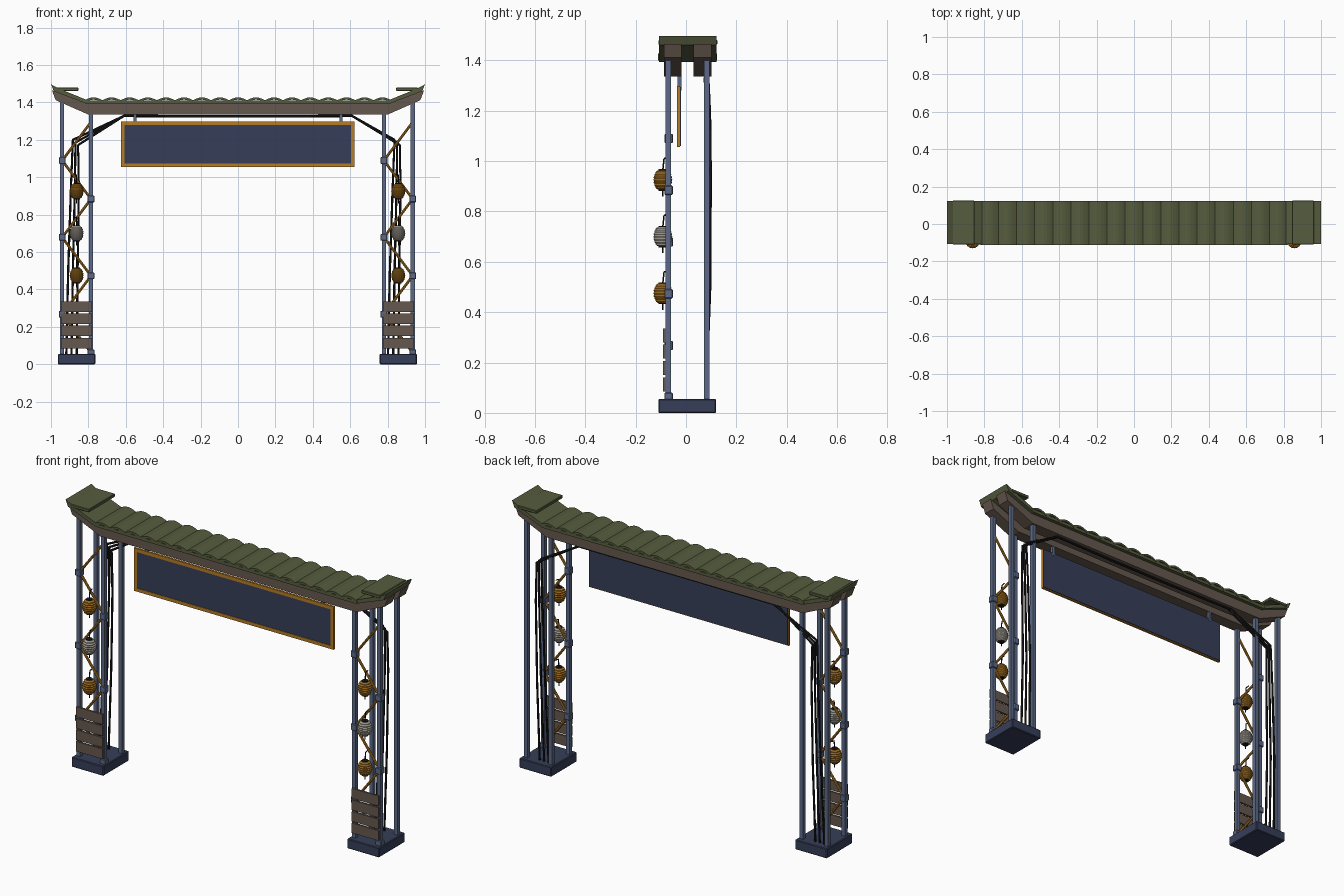
import bpy, bmesh, math
from mathutils import Vector

old = bpy.data.objects.get("Cube")
if old:
    bpy.data.objects.remove(old, do_unlink=True)


def material(name, *rgb):
    m = bpy.data.materials.new(name)
    m.use_nodes = True
    col = [((c / 255 + 0.055) / 1.055) ** 2.4 for c in rgb] + [1]
    m.diffuse_color = col
    m.node_tree.nodes["Principled BSDF"].inputs["Base Color"].default_value = col
    return m


GREEN = material("roof green", 86, 92, 62)
BROWN = material("weathered wood", 102, 88, 78)
NAVY = material("dark navy", 54, 62, 88)
STEEL = material("steel blue", 92, 106, 135)
GOLD = material("amber gold", 182, 124, 36)
CREAM = material("cream paper", 186, 180, 168)
BLACK = material("cable black", 28, 26, 28)


def finish(name, bm, mat):
    bmesh.ops.recalc_face_normals(bm, faces=bm.faces)
    me = bpy.data.meshes.new(name)
    bm.to_mesh(me)
    bm.free()
    me.materials.append(mat)
    ob = bpy.data.objects.new(name, me)
    bpy.context.collection.objects.link(ob)
    return ob


def box(name, mat, x, y, z, bevel=0):
    """Box from (min, max) ranges."""
    bm = bmesh.new()
    bmesh.ops.create_cube(bm, size=1)
    for v in bm.verts:
        v.co = [(a + b) / 2 + c * (b - a) for (a, b), c in zip((x, y, z), v.co)]
    if bevel:
        bmesh.ops.bevel(bm, geom=bm.edges[:], offset=bevel, segments=1, affect='EDGES')
    return finish(name, bm, mat)


def prism(name, mat, profile, y0, y1):
    """Closed XZ outline extruded along Y."""
    bm = bmesh.new()
    face = bm.faces.new([bm.verts.new((x, y0, z)) for x, z in profile])
    out = bmesh.ops.extrude_face_region(bm, geom=[face])["geom"]
    moved = [g for g in out if isinstance(g, bmesh.types.BMVert)]
    bmesh.ops.translate(bm, verts=moved, vec=(0, y1 - y0, 0))
    return finish(name, bm, mat)


def rod(name, mat, points, radius, sides=6):
    """Straight round segments joined along a path."""
    bm = bmesh.new()
    for a, b in zip(points, points[1:]):
        a, b = Vector(a), Vector(b)
        d = b - a
        made = bmesh.ops.create_cone(bm, cap_ends=True, segments=sides, radius1=radius,
                                     radius2=radius, depth=d.length + radius / 2)
        turn = d.to_track_quat('Z', 'Y')
        for v in made["verts"]:
            v.co = turn @ v.co + (a + b) / 2
    return finish(name, bm, mat)


def lathe(name, mat, profile, centre, sides=16):
    bm = bmesh.new()
    rings = []
    for r, z in profile:
        rings.append([bm.verts.new((centre[0] + r * math.cos(math.tau * i / sides),
                                    centre[1] + r * math.sin(math.tau * i / sides),
                                    centre[2] + z)) for i in range(sides)])
    for low, high in zip(rings, rings[1:]):
        for i in range(sides):
            j = (i + 1) % sides
            bm.faces.new((low[i], low[j], high[j], high[i]))
    bm.faces.new(rings[0])
    bm.faces.new(rings[-1])
    return finish(name, bm, mat)


def lantern(tag, mat, x, y, z):
    # Ribbed paper body
    ribs, half = 7, 0.038
    prof = []
    for i in range(2 * ribs + 1):
        t = i / ribs - 1
        r = 0.038 * math.sqrt(1 - 0.62 * t * t)
        prof.append((r - (0.003 if i % 2 == 0 else 0), t * half))
    lathe(tag + "_body", mat, prof, (x, y, z))
    for s, end in ((1, "top"), (-1, "bottom")):
        lathe(f"{tag}_{end}_ring", BLACK, [(0.017, s * 0.037), (0.017, s * 0.043)], (x, y, z), 12)
    # Tassel and hanging hook
    rod(tag + "_tassel", BLACK, [(x, y, z - 0.04), (x, y, z - 0.065)], 0.003)
    rod(tag + "_hook", BLACK, [(x, y, z + 0.04), (x, y + 0.005, z + 0.085),
                               (x, y + 0.025, z + 0.088)], 0.003)


def tower(side, cx):
    # Footing and four posts
    box(side + "_footing", NAVY, (cx - 0.1, cx + 0.1), (-0.11, 0.12), (0, 0.055), 0.004)
    for px, a in ((-0.077, "outer_a"), (0.077, "outer_b")):
        for py, b in ((-0.07, "front"), (0.083, "back")):
            box(f"{side}_{b}_post_{a}", STEEL, (cx + px - 0.011, cx + px + 0.011),
                (py - 0.011, py + 0.011), (0.05, 1.4))
    # Zigzag bracing with clamps at its nodes
    nodes = [(cx + (0.077 if i % 2 == 0 else -0.077), -0.068, 1.295 - 0.2055 * i) for i in range(7)]
    rod(side + "_zigzag_brace", GOLD, nodes, 0.007, 8)
    for i, (x, y, z) in enumerate(nodes[1:]):
        box(f"{side}_clamp_{i}", STEEL, (x - 0.018, x + 0.018), (y - 0.018, y + 0.016),
            (z - 0.018, z + 0.018), 0.003)
    # Slatted panel at the foot
    for i in range(4):
        z = 0.085 + 0.065 * i
        box(f"{side}_panel_board_{i}", BROWN, (cx - 0.083, cx + 0.083), (-0.092, -0.081),
            (z, z + 0.056))
    # Lanterns
    for i, mat in enumerate((GOLD, CREAM, GOLD)):
        lantern(f"{side}_lantern_{i}", mat, cx, -0.092, 0.475 + 0.225 * i)
    # Cables rising behind the posts and running up to the beam
    inward = -1 if cx > 0 else 1
    for i in range(3):
        k = i * 0.014
        pts = [(cx - 0.055 + 0.028 * i, 0.078, 0.05), (cx - 0.045 + k * 1.8, 0.095, 0.5),
               (cx - 0.03 + k * 1.5, 0.097, 0.95), (cx - 0.02 + k, 0.094, 1.2 - k),
               (inward * -0.61, 0.088 - k / 2, 1.328)]
        rod(f"{side}_cable_{i}", BLACK, pts, 0.006)


tower("right", -0.863)
tower("left", 0.857)

# Cable run below the beam
rod("beam_cable", BLACK, [(-0.61, 0.085, 1.328), (-0.2, 0.08, 1.326), (0.2, 0.08, 1.326),
                          (0.61, 0.085, 1.328)], 0.007)


def mirrored(half):
    return half + [(-x, z) for x, z in reversed(half)]


# Twin beams with upswept ends
beam = mirrored([(0.8, 1.335), (0.975, 1.41), (0.997, 1.462), (0.81, 1.395)])
beam_outline = [(-0.8, 1.335), (0.8, 1.335), (0.975, 1.412), (0.995, 1.465), (0.81, 1.395),
                (-0.81, 1.395), (-0.995, 1.465), (-0.975, 1.412)]
prism("front_beam", BROWN, beam_outline, -0.087, -0.017)
prism("back_beam", BROWN, beam_outline, 0.03, 0.102)

# Roof deck following the beams
prism("roof_deck", GREEN, [(-0.81, 1.393), (0.81, 1.393), (0.985, 1.46), (1, 1.497), (0.96, 1.475),
                           (0.8, 1.41), (-0.8, 1.41), (-0.96, 1.475), (-1, 1.497),
                           (-0.985, 1.46)], -0.108, 0.122)

# Shallow curved tiles along the roof
count, pitch = 17, 0.0965
for i in range(count):
    x0 = (i - count / 2) * pitch
    arc = [(x0 + pitch * t / 6, 1.412 + 0.015 * math.sin(math.pi * t / 6)) for t in range(7)]
    under = [(x, z - 0.012) for x, z in reversed(arc)]
    prism(f"roof_tile_{i}", GREEN, arc + under, -0.112, 0.124)

# Flat cap plates over the upswept ends
for name, x0, x1 in (("right", -0.97, -0.853), ("left", 0.845, 0.962)):
    box(name + "_roof_cap", GREEN, (x0, x1), (-0.11, 0.125), (1.462, 1.48), 0.003)

# Hanging sign with gold frame
box("sign_board", NAVY, (-0.62, 0.62), (-0.033, -0.02), (1.06, 1.294))
for name, z0 in (("bottom", 1.055), ("top", 1.278)):
    box(f"sign_frame_{name}", GOLD, (-0.625, 0.622), (-0.036, -0.024), (z0, z0 + 0.019))
for name, x0 in (("right", -0.625), ("left", 0.603)):
    box(f"sign_frame_{name}", GOLD, (x0, x0 + 0.019), (-0.036, -0.024), (1.055, 1.297))
for name, x in (("right", -0.55), ("left", 0.55)):
    box(f"sign_hanger_{name}", STEEL, (x - 0.008, x + 0.008), (-0.034, -0.018), (1.28, 1.345))
